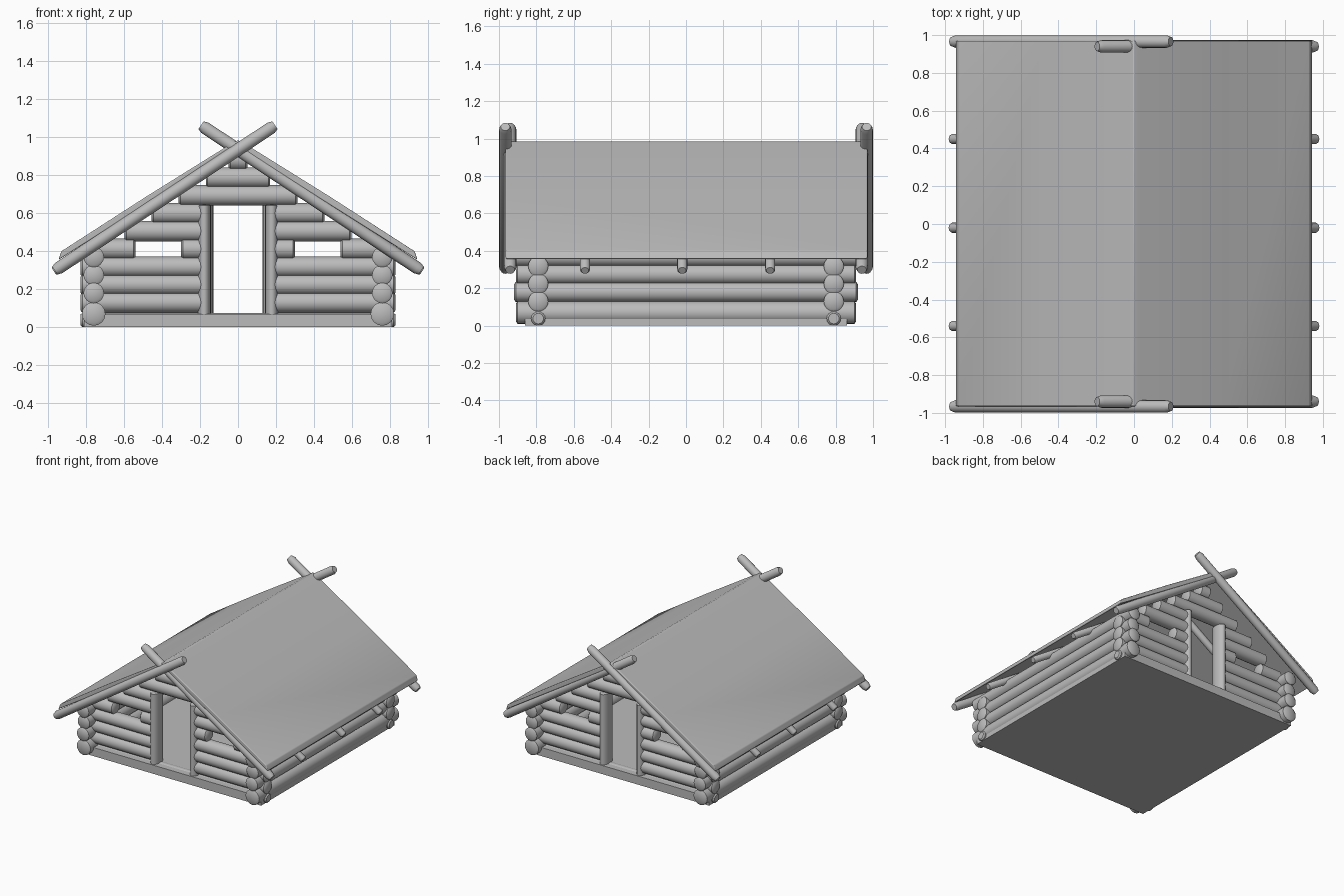
import bpy, bmesh, math
from mathutils import Vector

cube = bpy.data.objects.get("Cube")
if cube:
    bpy.data.objects.remove(cube, do_unlink=True)

wood = bpy.data.materials.new("plain grey wood")
wood.use_nodes = True
grey = (0.5, 0.5, 0.5, 1)
wood.diffuse_color = grey
wood.node_tree.nodes["Principled BSDF"].inputs["Base Color"].default_value = grey


def finish(name, bm, bevel=0.0):
    """Turn a bmesh into a named, smoothly shaded object."""
    bmesh.ops.recalc_face_normals(bm, faces=bm.faces)
    mesh = bpy.data.meshes.new(name)
    bm.to_mesh(mesh)
    bm.free()
    mesh.materials.append(wood)
    obj = bpy.data.objects.new(name, mesh)
    bpy.context.collection.objects.link(obj)
    if bevel:
        mod = obj.modifiers.new("soft edges", "BEVEL")
        mod.width = bevel
        mod.segments = 3
    bpy.ops.object.select_all(action="DESELECT")
    obj.select_set(True)
    bpy.context.view_layer.objects.active = obj
    bpy.ops.object.shade_smooth_by_angle(angle=math.radians(40))
    return obj


def log(name, start, end, radius, tip=0.01, squash=1.0, sides=16):
    """Round log between two points, with chamfered ends."""
    a, b = Vector(start), Vector(end)
    axis = (b - a).normalized()
    turn = axis.to_track_quat("Z", "Y").to_matrix()
    length = (b - a).length
    bm = bmesh.new()
    rings = []
    for along, r in ((0, radius * 0.75), (tip, radius),
                     (length - tip, radius), (length, radius * 0.75)):
        ring = []
        for i in range(sides):
            t = math.tau * i / sides
            ring.append(bm.verts.new(a + turn @ Vector(
                (r * math.cos(t), r * squash * math.sin(t), along))))
        rings.append(ring)
    for low, high in zip(rings, rings[1:]):
        for i in range(sides):
            j = (i + 1) % sides
            bm.faces.new((low[i], low[j], high[j], high[i]))
    bm.faces.new(rings[0])
    bm.faces.new(rings[-1])
    return finish(name, bm)


def box(name, low, high):
    bm = bmesh.new()
    bmesh.ops.create_cube(bm, size=1)
    low, high = Vector(low), Vector(high)
    for v in bm.verts:
        v.co = (low + high) / 2 + v.co * (high - low)
    return finish(name, bm)


# Floor slab
box("floor", (-0.81, -0.86, 0), (0.81, 0.86, 0.07))

# Side walls: stacked logs running front to back
for side, s in (("left", 1), ("right", -1)):
    for row, z in enumerate((0.07, 0.18, 0.275, 0.37)):
        r = 0.062 if row == 0 else 0.054
        reach = 0.91 + 0.01 * (row % 2)
        log(f"{side}_wall_log", (s * 0.76, -reach, z), (s * 0.76, reach, z), r)

# End walls and gables: logs split around the doorway and windows
WALL_Y = 0.79
for end, e in (("front", -1), ("back", 1)):
    y = e * WALL_Y
    log(f"{end}_sill_log", (-0.83, y, 0.038), (0.83, y, 0.038), 0.038, squash=1)
    for row in range(9):
        z = 0.13 + 0.094 * row
        outer = max(0.05, min(0.83, (0.9 - z) / 0.66))
        if row > 5:
            log(f"{end}_gable_log", (-outer, y, z), (outer, y, z), 0.054)
            continue
        spans = [(0.17, 0.30), (0.54, outer)] if row == 3 else [(0.17, outer)]
        for s in (1, -1):
            for p, q in spans:
                log(f"{end}_wall_log", (s * p, y, z), (s * q, y, z), 0.054)
    # Door posts
    post_x = 0.178 if e < 0 else 0.165
    for s in (1, -1):
        log(f"{end}_door_post", (s * post_x, y, 0.05), (s * post_x, y, 0.645),
            0.035, tip=0.004, squash=1.8)

# Roof: bent sheet extruded along the ridge
profile = [(-0.945, 0.355), (-0.93, 0.40), (-0.48, 0.69), (-0.03, 0.97), (0, 0.985),
           (0.03, 0.97), (0.48, 0.69), (0.93, 0.40), (0.945, 0.355), (0, 0.95)]
bm = bmesh.new()
face = bm.faces.new([bm.verts.new((x, -0.965, z)) for x, z in profile])
new = bmesh.ops.extrude_face_region(bm, geom=[face])["geom"]
bmesh.ops.translate(bm, vec=(0, 1.935, 0),
                    verts=[v for v in new if isinstance(v, bmesh.types.BMVert)])
finish("roof", bm, bevel=0.006)


def slope(x):
    return 0.935 - 0.66 * abs(x)


# Rafters poking out below the eaves
for y in (-0.54, -0.02, 0.45):
    for s in (1, -1):
        log("rafter", (0, y, slope(0)), (s * 0.97, y, slope(0.97)), 0.027)

# Crossed barge logs at both gable ends
for end, e in (("front", -1), ("back", 1)):
    for s, depth in ((1, 0.94), (-1, 0.966)):
        log(f"{end}_barge_log", (-s * 0.195, e * depth, 0.935 + 0.66 * 0.195),
            (s * 0.965, e * depth, slope(0.965)), 0.033, tip=0.025)
